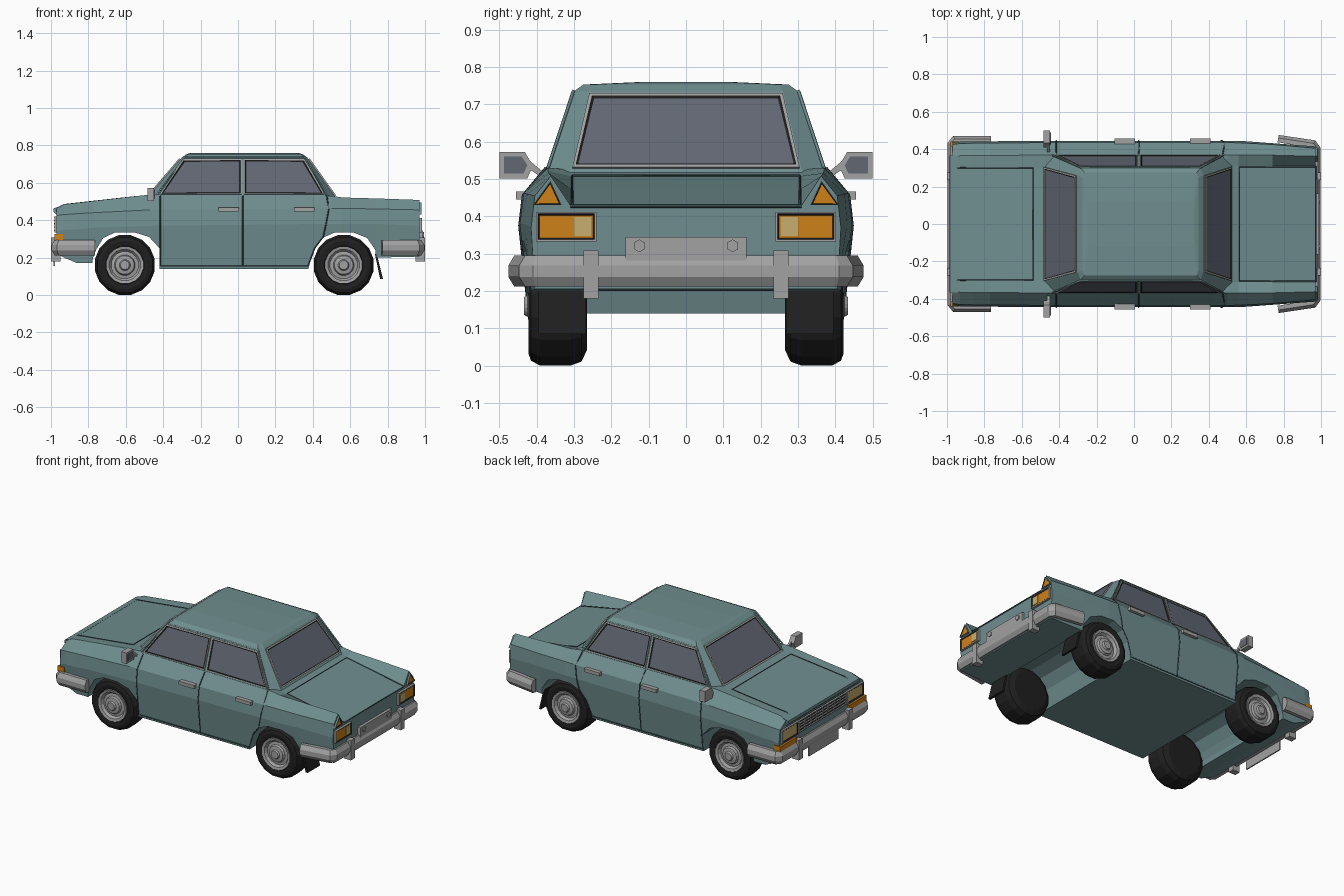
import bpy, bmesh, math
from mathutils import Vector

if "Cube" in bpy.data.objects:
    bpy.data.objects.remove(bpy.data.objects["Cube"])

def material(name, r, g, b):
    m = bpy.data.materials.new(name)
    m.diffuse_color = (r, g, b, 1)
    m.use_nodes = True
    m.node_tree.nodes["Principled BSDF"].inputs["Base Color"].default_value = m.diffuse_color
    return m

PAINT = material("paint", .16, .27, .275)
SEAM = material("seam", .035, .065, .07)
GLASS = material("glass", .12, .135, .17)
BLACK = material("rubber", .014, .014, .014)
CHROME = material("chrome", .36, .36, .36)
AMBER = material("amber", .62, .22, .01)
LAMP = material("lamp", .57, .43, .16)

def finish(name, bm, *mats):
    bmesh.ops.recalc_face_normals(bm, faces=bm.faces)
    me = bpy.data.meshes.new(name)
    bm.to_mesh(me)
    bm.free()
    for m in mats:
        me.materials.append(m)
    ob = bpy.data.objects.new(name, me)
    bpy.context.collection.objects.link(ob)
    return ob

def loft(name, rings, mat):
    """Skin a list of equal-length closed rings and cap both ends."""
    bm = bmesh.new()
    vs = [[bm.verts.new(p) for p in r] for r in rings]
    n = len(rings[0])
    for a, b in zip(vs, vs[1:]):
        for i in range(n):
            j = (i + 1) % n
            bm.faces.new((a[i], a[j], b[j], b[i]))
    bm.faces.new(vs[0])
    bm.faces.new(vs[-1])
    return finish(name, bm, mat)

def box(name, x0, x1, y0, y1, z0, z1, mat):
    return loft(name, [[(x, y0, z0), (x, y1, z0), (x, y1, z1), (x, y0, z1)] for x in (x0, x1)], mat)

def prism_x(name, yz, x0, x1, mat):
    return loft(name, [[(x, y, z) for y, z in yz] for x in (x0, x1)], mat)

def prism_y(name, xz, y0, y1, mat):
    return loft(name, [[(x, y, z) for x, z in xz] for y in (y0, y1)], mat)

def framed_panel(name, pts, border, gasket, mats, lift=.008):
    """Raised trim ring, sunken gasket ring and a centre pane."""
    bm = bmesh.new()
    f = bm.faces.new([bm.verts.new(p) for p in pts])
    f.normal_update()
    if f.normal.dot(f.calc_center_median() - Vector((0, 0, .5))) < 0:
        f.normal_flip()
    n = f.normal.copy()
    top = bmesh.ops.extrude_face_region(bm, geom=[f])["geom"]
    bmesh.ops.translate(bm, vec=n * lift, verts=[v for v in top if isinstance(v, bmesh.types.BMVert)])
    pane = [g for g in top if isinstance(g, bmesh.types.BMFace)][0]
    pane.normal_update()
    bmesh.ops.inset_individual(bm, faces=[pane], thickness=border, depth=0)
    ring = bmesh.ops.inset_individual(bm, faces=[pane], thickness=gasket, depth=-.004)["faces"]
    for r in ring:
        r.material_index = 1
    pane.material_index = 2
    return finish(name, bm, *mats)

def seam(name, pts, r=.0035, mat=SEAM):
    cu = bpy.data.curves.new(name, "CURVE")
    cu.dimensions = "3D"
    cu.bevel_depth = r
    cu.bevel_resolution = 0
    sp = cu.splines.new("POLY")
    sp.points.add(len(pts) - 1)
    for p, co in zip(sp.points, pts):
        p.co = (*co, 1)
    cu.materials.append(mat)
    bpy.context.collection.objects.link(bpy.data.objects.new(name, cu))

# Lower body: x, lid (y, z), fender top, shoulder, waist, sill
sections = [
    (-.97, (.30, .462), (.36, .466), (.425, .425), (.435, .34), (.42, .22)),
    (-.93, (.30, .482), (.365, .485), (.43, .43), (.44, .35), (.42, .20)),
    (-.86, (.30, .49), (.365, .493), (.432, .435), (.44, .35), (.42, .17)),
    (-.77, (.30, .50), (.365, .503), (.433, .44), (.442, .36), (.42, .17)),
    (-.47, (.30, .533), (.37, .537), (.435, .455), (.445, .37), (.42, .14)),
    (.50, (.31, .525), (.37, .53), (.435, .463), (.445, .38), (.42, .14)),
    (.56, (.31, .508), (.37, .521), (.434, .463), (.445, .38), (.42, .15)),
    (.74, (.31, .475), (.368, .516), (.425, .46), (.432, .38), (.415, .20)),
    (.97, (.31, .43), (.362, .508), (.405, .455), (.415, .37), (.405, .205)),
]
body = loft("body", [[(x, y, z) for y, z in h] + [(x, -y, z) for y, z in reversed(h)]
                     for x, *h in sections], PAINT)

# Wheel arches go straight through the body
for end, arch in (("front", [(-.79, .1), (-.775, .2), (-.757, .245), (-.72, .305), (-.655, .335), (-.555, .335),
                             (-.475, .31), (-.42, .25), (-.42, .1)]),
                  ("rear", [(.365, .1), (.405, .245), (.45, .305), (.52, .335), (.615, .335),
                            (.69, .305), (.735, .24), (.745, .1)])):
    cutter = prism_y(end + "_arch_cutter", arch, -.6, .6, PAINT)
    cutter.hide_render = True
    mod = body.modifiers.new("arch", "BOOLEAN")
    mod.operation = "DIFFERENCE"
    mod.solver = "EXACT"
    mod.object = cutter
    bpy.context.view_layer.objects.active = body
    bpy.ops.object.modifier_apply(modifier=mod.name)
    bpy.data.objects.remove(cutter)

# Cabin with chamfered pillars and a slightly crowned roof
def cabin_ring(z, x0, x1, x2, x3, yi, yo):
    h = [(x0, yi), (x1, yo), (x2, yo), (x3, yi)]
    return [(x, y, z) for x, y in h] + [(x, -y, z) for x, y in reversed(h)]

loft("cabin", [cabin_ring(.515, -.489, -.437, .477, .527, .312, .373),
               cabin_ring(.735, -.30, -.285, .355, .37, .26, .30),
               cabin_ring(.753, -.275, -.265, .335, .345, .25, .275),
               cabin_ring(.76, -.25, -.24, .31, .32, .10, .12)], PAINT)

# Windscreen and rear window
WIN = (CHROME, BLACK, GLASS)
for name, xb, xt in (("windscreen", -.489, -.30), ("rear_window", .527, .37)):
    def at(t, s):
        return (xb + (xt - xb) * t, s * (.307 - .05 * t), .515 + .22 * t)
    framed_panel(name, [at(.06, -1), at(.06, 1), at(.96, 1), at(.96, -1)], .011, .009, WIN)

# Side windows, door seams, handles, lamps, mirrors and wheels, both sides
def side_y(z):
    t = [(.14, .42), (.375, .445), (.46, .435), (.535, .37), (.735, .30)]
    for (z0, y0), (z1, y1) in zip(t, t[1:]):
        if z <= z1:
            return y0 + (y1 - y0) * (z - z0) / (z1 - z0)
    return .30

def wheel_rings(prof, cx, s, n=16):
    return [[(cx + r * math.cos(2 * math.pi * (i + .5) / n), s * y,
              .16 + r * math.sin(2 * math.pi * (i + .5) / n)) for i in range(n)] for r, y in prof]

for s, side in ((-1, "right"), (1, "left")):
    def P(x, z):
        return (x, s * (side_y(z) + .001), z)

    framed_panel(side + "_front_window", [(x, s * (.373 - (z - .515) * .332), z) for x, z in
                 ((-.415, .537), (.02, .537), (.02, .725), (-.295, .725))], .009, .008, WIN, .006)
    framed_panel(side + "_rear_window", [(x, s * (.373 - (z - .515) * .332), z) for x, z in
                 ((.032, .537), (.46, .537), (.355, .725), (.032, .725))], .009, .008, WIN, .006)
    seam(side + "_door_front_seam", [P(-.415, z) for z in (.155, .375, .457, .53)])
    seam(side + "_door_middle_seam", [P(.026, z) for z in (.155, .375, .457, .53)])
    seam(side + "_door_rear_seam", [P(x, z) for x, z in
                                    ((.375, .155), (.41, .25), (.455, .31), (.47, .375), (.485, .457), (.475, .53))])
    seam(side + "_sill_seam", [P(-.415, .155), P(.375, .155)])
    seam(side + "_roof_gutter", [(-.44, s * .37, .53), (-.285, s * .302, .735),
                                 (.355, s * .302, .735), (.48, s * .37, .53)], .005, PAINT)
    for part, x in (("front", -.105), ("rear", .30)):
        box(f"{side}_{part}_door_handle", x, x + .11, s * .425, s * .456, .445, .467, CHROME)

    # Mirror
    prism_x(side + "_mirror_arm", [(s * y, z) for y, z in ((.36, .50), (.38, .50), (.425, .53), (.42, .55))],
            -.465, -.45, CHROME)
    prism_x(side + "_mirror_head", [(s * y, z) for y, z in ((.41, .535), (.432, .573), (.5, .573), (.5, .502), (.425, .502))],
            -.485, -.448, CHROME)
    prism_x(side + "_mirror_glass", [(s * y, z) for y, z in ((.425, .537), (.44, .56), (.488, .56), (.488, .515), (.435, .515))],
            -.45, -.445, GLASS)

    # Tail lamps
    framed_panel(side + "_tail_lamp", [(.97, s * y, z) for y, z in ((.24, .333), (.402, .333), (.402, .412), (.24, .412))],
                 .007, .006, (CHROME, BLACK, AMBER), .014)
    box(side + "_reverse_lamp", .975, .984, s * .254, s * .30, .347, .398, LAMP)
    framed_panel(side + "_fin_lamp", [(.97, s * y, z) for y, z in ((.333, .43), (.41, .43), (.363, .495))],
                 .004, .004, (PAINT, BLACK, AMBER), .012)

    # Headlamps and indicators
    framed_panel(side + "_headlamp", [(-.968, s * y, z) for y, z in ((.25, .335), (.415, .335), (.415, .42), (.25, .42))],
                 .009, .006, (CHROME, BLACK, LAMP), .014)
    box(side + "_indicator", -.982, -.935, s * .27, s * .44, .292, .325, AMBER)

    # Wheels
    for end, cx in (("front", -.605), ("rear", .565)):
        loft(f"{end}_{side}_tyre", wheel_rings([(.12, .265), (.152, .28), (.163, .31), (.163, .39), (.15, .415),
                                                (.13, .422), (.104, .418), (.1, .402)], cx, s), BLACK)
        loft(f"{end}_{side}_rim", wheel_rings([(.103, .39), (.101, .422), (.085, .418), (.074, .403), (.056, .406),
                                               (.05, .42), (.03, .424), (.024, .434), (.012, .434)], cx, s), CHROME)
    prism_y(side + "_mud_flap", [(.732, .22), (.742, .22), (.775, .085), (.76, .085)], s * .268, s * .395, BLACK)

    # Overriders on both bumpers
    for end, e in (("front", -1), ("rear", 1)):
        box(f"{end}_{side}_overrider", e * .95, e * 1.0, s * .235, s * .275, .18, .308, CHROME)

# Bumpers: six-sided bar swept around each end
bar = [(-.015, .212), (.008, .212), (.024, .238), (.024, .268), (.008, .295), (-.015, .295)]
for end, path in (("front", [(-.765, .447, 0, 1), (-.955, .447, -.5, 1), (-.972, .425, -1, .4)]),
                  ("rear", [(.77, .452, .15, 1), (.955, .423, .6, 1), (.972, .40, 1, .4)])):
    path = path + [(x, -y, nx, -ny) for x, y, nx, ny in reversed(path)]
    loft(end + "_bumper", [[(x + nx * o, y + ny * o, z) for o, z in bar] for x, y, nx, ny in path], CHROME)

# Number plates
box("rear_plate", .965, .988, -.162, .162, .262, .345, CHROME)
for y in (-.125, .125):
    loft("plate_bolt", [[(x, y + .017 * math.cos(k * math.pi / 3 + .52), .321 + .017 * math.sin(k * math.pi / 3 + .52))
                         for k in range(6)] for x in (.98, .994)], CHROME)
box("front_plate", -.986, -.978, -.15, .15, .155, .235, CHROME)

# Grille, bonnet lip and lid seams
box("grille_back", -.974, -.96, -.25, .25, .338, .42, BLACK)
for i in range(5):
    z = .342 + i * .018
    box("grille_slat", -.983, -.968, -.25, .25, z, z + .006, CHROME)
for i in range(9):
    y = -.24 + i * .06
    box("grille_bar", -.98, -.968, y - .003, y + .003, .338, .42, CHROME)
prism_y("bonnet_lip", [(-.965, .425), (-.987, .445), (-.985, .463), (-.93, .483), (-.93, .44)], -.365, .365, PAINT)
seam("bonnet_seam", [(-.96, -.3, .468), (-.93, -.3, .483), (-.54, -.3, .526), (-.54, .3, .526), (-.93, .3, .483), (-.96, .3, .468)])
seam("boot_seam", [(.968, -.305, .432), (.565, -.305, .508), (.565, .305, .508), (.968, .305, .432)])
seam("boot_edge", [(.97, -.31, .428), (.97, .31, .428)], .005)
